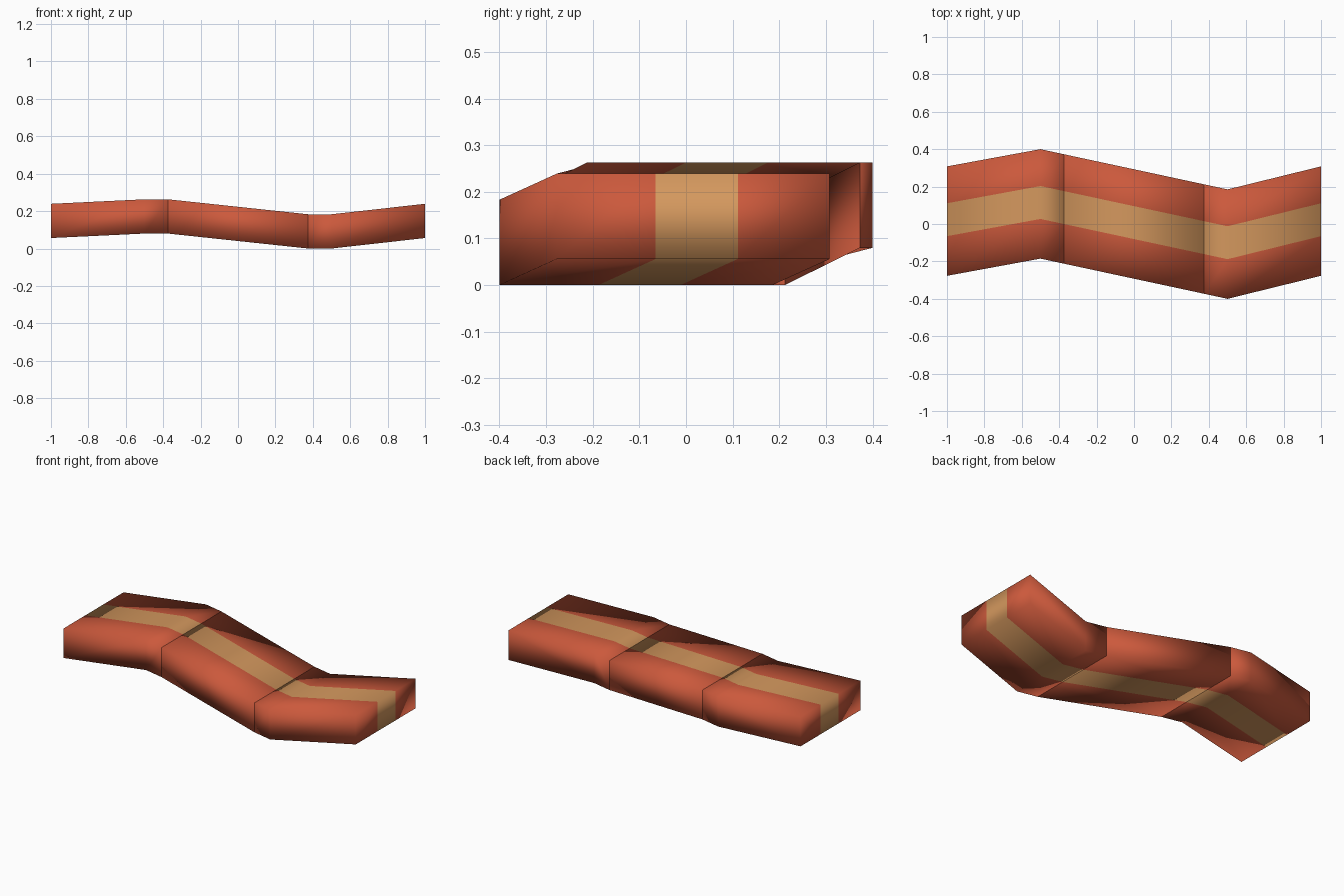
import bpy, bmesh

if "Cube" in bpy.data.objects:
    bpy.data.objects.remove(bpy.data.objects["Cube"])

def material(name, rgb):
    m = bpy.data.materials.new(name)
    m.diffuse_color = (*rgb, 1)
    m.use_nodes = True
    m.node_tree.nodes["Principled BSDF"].inputs["Base Color"].default_value = m.diffuse_color
    return m

RED = material("meat_red", (0.60, 0.100, 0.045))
TAN = material("fat_tan", (0.66, 0.315, 0.112))

# Cross-section: offsets across the strip (red, tan, red) and thickness
ACROSS = (0.0, 0.212, 0.388, 0.585)
THICK = 0.183

# Path stations along the strip: x, front edge y, bottom z
STATIONS = [(-1, -0.277, 0.056), (-0.5, -0.185, 0.080), (-0.375, -0.212, 0.080),
            (0.375, -0.373, 0.0), (0.5, -0.400, 0.0), (1, -0.277, 0.056)]

def strip_piece(name, stations):
    """Closed smooth piece of the wavy strip, with a tan stripe down the middle."""
    bm = bmesh.new()
    rings = []
    for x, y, z in stations:
        low = [bm.verts.new((x, y + a, z)) for a in ACROSS]
        high = [bm.verts.new((x, y + a, z + THICK)) for a in ACROSS]
        rings.append((low, high))

    def face(verts, column):
        bm.faces.new(verts).material_index = 1 if column == 1 else 0

    for (l0, h0), (l1, h1) in zip(rings, rings[1:]):
        for i in range(3):                                    # top and bottom
            face((h0[i], h1[i], h1[i + 1], h0[i + 1]), i)
            face((l0[i], l0[i + 1], l1[i + 1], l1[i]), i)
        face((l0[0], l1[0], h1[0], h0[0]), 0)                 # front side
        face((l0[3], h0[3], h1[3], l1[3]), 0)                 # back side
    for low, high in (rings[0], rings[-1]):                   # end caps
        for i in range(3):
            face((low[i], low[i + 1], high[i + 1], high[i]), i)
    bmesh.ops.recalc_face_normals(bm, faces=bm.faces[:])
    for f in bm.faces:
        f.smooth = True
    mesh = bpy.data.meshes.new(name)
    bm.to_mesh(mesh)
    bm.free()
    mesh.materials.append(RED)
    mesh.materials.append(TAN)
    bpy.context.collection.objects.link(bpy.data.objects.new(name, mesh))

# Three pieces meeting end to end
strip_piece("left_strip", STATIONS[0:3])
strip_piece("middle_strip", STATIONS[2:4])
strip_piece("right_strip", STATIONS[3:6])
